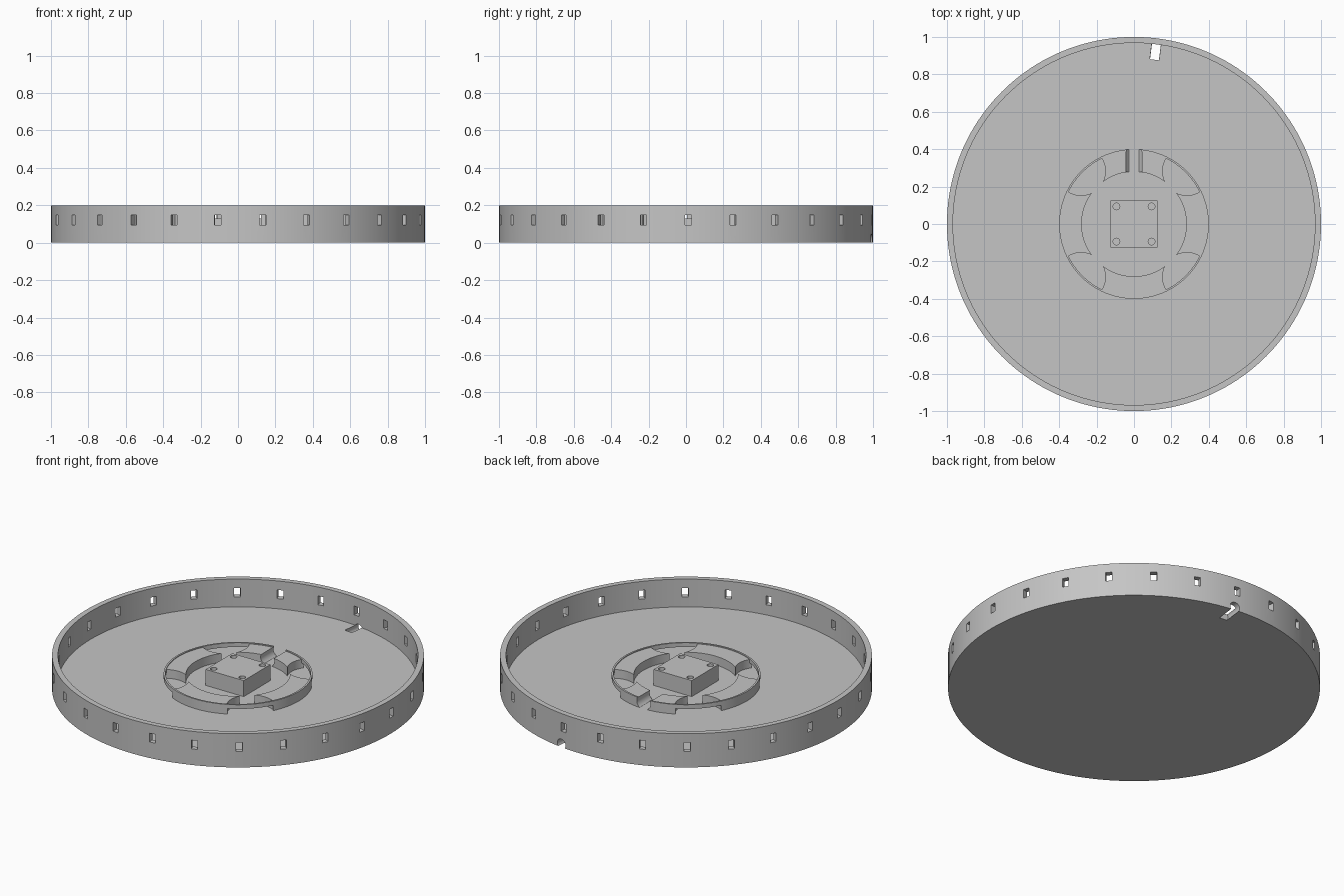
import bpy, bmesh, math
from mathutils import Matrix, Vector

if "Cube" in bpy.data.objects:
    bpy.data.objects.remove(bpy.data.objects["Cube"])

FLOOR = 0.035
grey = bpy.data.materials.new("plain grey")
grey.diffuse_color = (0.56, 0.56, 0.56, 1)
grey.use_nodes = True
grey.node_tree.nodes["Principled BSDF"].inputs["Base Color"].default_value = grey.diffuse_color


def finish(bm, name):
    bmesh.ops.recalc_face_normals(bm, faces=bm.faces)
    me = bpy.data.meshes.new(name)
    bm.to_mesh(me)
    bm.free()
    me.materials.append(grey)
    ob = bpy.data.objects.new(name, me)
    bpy.context.collection.objects.link(ob)
    return ob


def lathe(name, profile, n):
    """Revolve a closed (r, z) profile around z; r = 0 points become poles."""
    bm = bmesh.new()
    rings = []
    for r, z in profile:
        if r == 0:
            rings.append([bm.verts.new((0, 0, z))] * n)
        else:
            rings.append([bm.verts.new((r * math.cos(2 * math.pi * i / n),
                                        r * math.sin(2 * math.pi * i / n), z)) for i in range(n)])
    for a, b in zip(rings, rings[1:] + rings[:1]):
        for i in range(n):
            j = (i + 1) % n
            vs = list(dict.fromkeys((a[i], a[j], b[j], b[i])))
            if len(vs) > 2:
                bm.faces.new(vs)
    return finish(bm, name)


def add_box(bm, size, loc, angle=0):
    """Box centred at loc, then turned about the z axis."""
    m = Matrix.Rotation(angle, 4, 'Z') @ Matrix.Translation(loc) @ Matrix.Diagonal((*size, 1))
    bmesh.ops.create_cube(bm, size=1, matrix=m)


def add_rod(bm, r, length, m, n=32):
    bmesh.ops.create_cone(bm, cap_ends=True, segments=n, radius1=r, radius2=r, depth=length, matrix=m)


def cut(ob, bm):
    """Subtract the cutter mesh from the object and discard the cutter."""
    cutter = finish(bm, "cutter")
    cutter.hide_render = True
    mod = ob.modifiers.new("cut", 'BOOLEAN')
    mod.operation, mod.solver, mod.object = 'DIFFERENCE', 'EXACT', cutter
    dg = bpy.context.evaluated_depsgraph_get()
    me = bpy.data.meshes.new_from_object(ob.evaluated_get(dg))
    ob.modifiers.clear()
    ob.data = me
    bpy.data.objects.remove(cutter)


def radial(angle, r, z):
    """Matrix that lays a rod along the radius at the given angle."""
    return (Matrix.Rotation(angle, 4, 'Z') @ Matrix.Translation((r, 0, z))
            @ Matrix.Rotation(math.pi / 2, 4, 'Y'))


# Round dish with a thin wall
dish = lathe("dish", [(0, 0), (1, 0), (1, 0.2), (0.968, 0.2), (0.968, FLOOR), (0, FLOOR)], 160)

# 26 small openings around the wall
bm = bmesh.new()
for i in range(26):
    add_box(bm, (0.12, 0.035, 0.052), (0.985, 0, 0.121), math.radians(0.7) + 2 * math.pi * i / 26)
cut(dish, bm)

# Cable outlet through wall and floor
bm = bmesh.new()
add_rod(bm, 0.03, 0.2, radial(math.radians(82.9), 0.985, 0.018))
cut(dish, bm)

# Hub ring, opened below the rim at the four diagonals
ring = lathe("hub_ring", [(0.39, FLOOR - 0.005), (0.4, FLOOR - 0.005), (0.4, 0.092), (0.39, 0.092)], 96)
bm = bmesh.new()
for k in range(4):
    add_box(bm, (0.14, 0.25, 0.05), (0.39, 0, 0.042), math.radians(45 + 90 * k))
cut(ring, bm)


# Four raised lobes with scalloped ends
def lobe_outline(r_in, r_out, hub=0.4, scoop=0.13):
    def half(r):
        return math.pi / 4 - math.acos((r * r + hub * hub - scoop * scoop) / (2 * r * hub))

    def arc(r, a0, a1, n):
        return [Vector((r * math.cos(a0 + (a1 - a0) * i / n), r * math.sin(a0 + (a1 - a0) * i / n)))
                for i in range(n + 1)]
    inner = arc(r_in, half(r_in), -half(r_in), 16)
    outer = arc(r_out, -half(r_out), half(r_out), 16)
    c = Vector((hub * math.cos(math.pi / 4), hub * math.sin(math.pi / 4)))
    p, q = outer[-1] - c, inner[0] - c
    a0, a1 = math.atan2(p.y, p.x) % (2 * math.pi), math.atan2(q.y, q.x) % (2 * math.pi)
    side = [c + v for v in arc(scoop, a0, a1, 10)][1:-1]
    mirrored = [Vector((v.x, -v.y)) for v in reversed(side)]
    return inner + mirrored + outer + side


lobes = []
for k, name in enumerate(("right_lobe", "back_lobe", "left_lobe", "front_lobe")):
    bm = bmesh.new()
    face = bm.faces.new([bm.verts.new((v.x, v.y, FLOOR - 0.005)) for v in lobe_outline(0.28, 0.395)])
    top = bmesh.ops.extrude_face_region(bm, geom=[face])["geom"]
    bmesh.ops.translate(bm, vec=(0, 0, 0.087 - FLOOR + 0.005),
                        verts=[g for g in top if isinstance(g, bmesh.types.BMVert)])
    bmesh.ops.rotate(bm, verts=bm.verts, matrix=Matrix.Rotation(k * math.pi / 2, 3, 'Z'))
    lobes.append(finish(bm, name))

# Cable groove through the back lobe and the ring
for ob in (lobes[1], ring):
    bm = bmesh.new()
    add_rod(bm, 0.045, 0.3, radial(math.pi / 2, 0.36, 0.072))
    cut(ob, bm)

# Square centre block with four screw holes
bm = bmesh.new()
add_box(bm, (0.25, 0.25, 0.13 - FLOOR + 0.005), (0, 0, (0.13 + FLOOR - 0.005) / 2))
block = finish(bm, "centre_block")
bm = bmesh.new()
for x in (-0.094, 0.094):
    for y in (-0.094, 0.094):
        add_rod(bm, 0.018, 0.12, Matrix.Translation((x, y, 0.135)), 24)
cut(block, bm)

# Smooth curved walls, keep sharp edges
for ob in [dish, ring, block] + lobes:
    bpy.ops.object.select_all(action='DESELECT')
    ob.select_set(True)
    bpy.context.view_layer.objects.active = ob
    bpy.ops.object.shade_smooth_by_angle(angle=math.radians(30))
